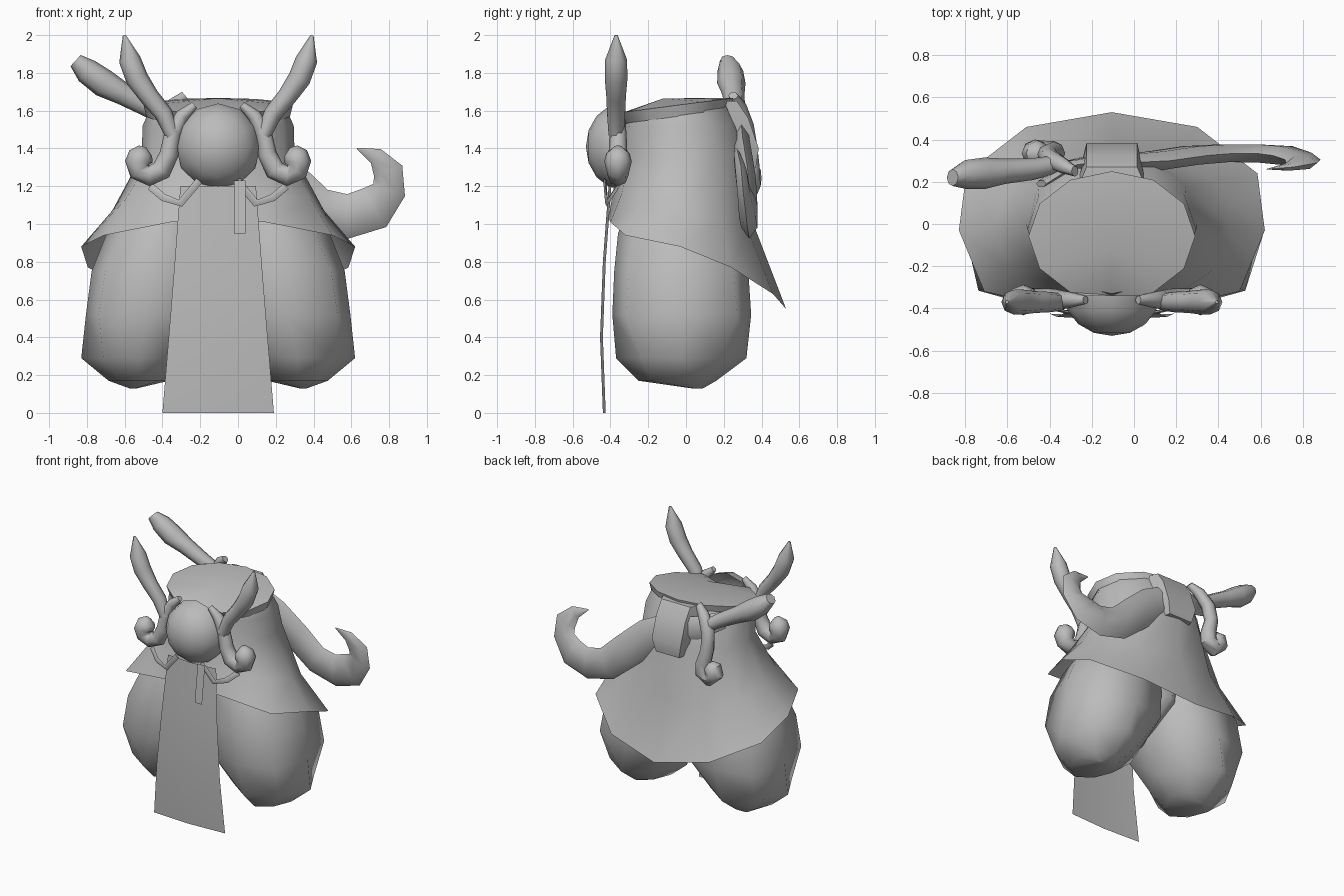
import bpy, bmesh, math
from mathutils import Vector

if "Cube" in bpy.data.objects:
    bpy.data.objects.remove(bpy.data.objects["Cube"], do_unlink=True)

CX = -0.105  # symmetry axis of the body

grey = bpy.data.materials.new("plain_grey")
grey.use_nodes = True
grey.diffuse_color = (0.5, 0.5, 0.5, 1)
grey.node_tree.nodes["Principled BSDF"].inputs["Base Color"].default_value = (0.5, 0.5, 0.5, 1)


def finish(name, bm, angle=50):
    bmesh.ops.recalc_face_normals(bm, faces=bm.faces)
    mesh = bpy.data.meshes.new(name)
    bm.to_mesh(mesh)
    bm.free()
    mesh.materials.append(grey)
    obj = bpy.data.objects.new(name, mesh)
    bpy.context.collection.objects.link(obj)
    bpy.ops.object.select_all(action='DESELECT')
    obj.select_set(True)
    bpy.context.view_layer.objects.active = obj
    bpy.ops.object.shade_smooth_by_angle(angle=math.radians(angle))


def loft(name, rings, closed=True, caps=True, angle=50):
    """Skin a list of rings that all have the same number of points."""
    bm = bmesh.new()
    rows = [[bm.verts.new(p) for p in ring] for ring in rings]
    n = len(rows[0])
    for a, b in zip(rows, rows[1:]):
        for i in range(n if closed else n - 1):
            j = (i + 1) % n
            bm.faces.new((a[i], a[j], b[j], b[i]))
    if closed and caps:
        bm.faces.new(rows[0])
        bm.faces.new(rows[-1])
    finish(name, bm, angle)


def oval(cx, rx, front, back, z, n, power=1.0):
    """Horizontal ring between two y limits; z may be a function of y."""
    ring = []
    for i in range(n):
        c, s = (math.copysign(abs(f(math.tau * i / n)) ** power, f(math.tau * i / n))
                for f in (math.cos, math.sin))
        y = (front + back) / 2 + (back - front) / 2 * s
        ring.append((cx + rx * c, y, z(y) if callable(z) else z))
    return ring


def tube(name, path, flat=1.0, n=8):
    """Sweep along (x, y, z, radius) points that run roughly in the xz plane."""
    pts = [Vector(p[:3]) for p in path]
    rings = []
    for i, p in enumerate(pts):
        t = pts[min(i + 1, len(pts) - 1)] - pts[max(i - 1, 0)]
        t.y = 0
        side = Vector((0, 1, 0))
        up = t.normalized().cross(side)
        r = path[i][3]
        rings.append([p + up * r * math.cos(k * math.tau / n)
                      + side * r * flat * math.sin(k * math.tau / n) for k in range(n)])
    loft(name, rings)


def rim(y):
    return 1.635 + 0.13 * y


# Cape: a flaring shell whose hem drops toward the back
half = [(0, -0.41, 1.03), (0.25, -0.40, 1.01), (0.605, -0.32, 0.94), (0.725, -0.03, 0.88),
        (0.69, 0.24, 0.77), (0.405, 0.46, 0.63), (0, 0.53, 0.55)]
right_half = [(CX + x, y, z) for x, y, z in half]
left_half = [(CX - x, y, z) for x, y, z in half]
hem = right_half[3:] + left_half[5:0:-1] + right_half[:3]
loft("cape", [
    hem,
    oval(CX, 0.56, -0.385, 0.37, lambda y: 1.07 - 0.28 * y, 12, 0.9),
    oval(CX, 0.405, -0.35, 0.35, 1.36, 12),
    oval(CX, 0.40, -0.34, 0.29, 1.52, 12),
    oval(CX, 0.37, -0.33, 0.24, lambda y: rim(y) - 0.04, 12)], caps=False)

# Lid: shallow cone with a dip at the front
bm = bmesh.new()
lip = [bm.verts.new(p) for p in oval(CX, 0.38, -0.34, 0.235, lambda y: rim(y) - 0.06, 12)]
edge = [bm.verts.new(p) for p in oval(CX, 0.395, -0.365, 0.25, rim, 12)]
edge[9].co.z -= 0.08
peak = bm.verts.new((CX, -0.12, 1.665))
for i in range(12):
    j = (i + 1) % 12
    bm.faces.new((lip[i], lip[j], edge[j], edge[i]))
    bm.faces.new((edge[i], edge[j], peak))
finish("lid", bm, 40)

# Legs: two bulging pods, boxy in the middle, that narrow to a faceted toe
for side, label in ((1, "left"), (-1, "right")):
    sections = [(1.12, 0.25, 0.22, -0.30, 0.25, 1), (0.95, 0.30, 0.29, -0.36, 0.31, 0.9),
                (0.75, 0.335, 0.335, -0.38, 0.33, 0.7), (0.52, 0.365, 0.335, -0.39, 0.345, 0.65),
                (0.29, 0.42, 0.305, -0.37, 0.32, 1.4), (0.17, 0.42, 0.16, -0.25, 0.16, 1.2),
                (0.13, 0.45, 0.02, 0.03, 0.09, 1)]
    loft(label + "_leg", [oval(CX + side * off, rx, f, b, z, 8, power)
                          for z, off, rx, f, b, power in sections], angle=60)

# Hips: fill between the legs, rising toward the back
loft("hips", [oval(CX, rx, f, b, z, 8) for z, rx, f, b in
              ((1.0, 0.25, -0.33, 0.32), (0.72, 0.15, -0.30, 0.28),
               (0.58, 0.09, -0.28, 0.08), (0.45, 0.03, -0.25, -0.15))])

# Hanging front cloth
loft("front_cloth", [[(CX - w, y + 0.01, z), (CX, y - 0.005, z), (CX + w, y + 0.01, z)]
                     for z, w, y in ((1.2, 0.2, -0.405), (1.0, 0.215, -0.42),
                                     (0.8, 0.23, -0.435), (0.4, 0.262, -0.45),
                                     (0.0, 0.295, -0.435))], closed=False)

# Small tassel strip
loft("tassel", [[(-0.02, y, z), (0.04, y, z)]
                for y, z in ((-0.45, 1.23), (-0.485, 0.95))], closed=False)

# Rounded face: a dome open toward the body
bm = bmesh.new()
bmesh.ops.create_uvsphere(bm, u_segments=12, v_segments=8, radius=1)
bmesh.ops.delete(bm, geom=[v for v in bm.verts if v.co.z < -0.1], context='VERTS')
for v in bm.verts:
    x, y, z = v.co
    v.co = (CX + 0.225 * x, -0.34 - 0.19 * z, 1.41 + 0.228 * y)
finish("face", bm)

# Paired front horns with curls, and the collar tabs
for side, label in ((1, "left"), (-1, "right")):
    def mirrored(path, y):
        return [(CX + side * off, y, z, r) for off, z, r in path]

    tube(label + "_curl", mirrored([
        (0.125, 1.63, 0.02), (0.19, 1.575, 0.036), (0.24, 1.48, 0.045), (0.26, 1.37, 0.05),
        (0.30, 1.285, 0.055), (0.365, 1.255, 0.055), (0.415, 1.28, 0.06),
        (0.42, 1.33, 0.073), (0.41, 1.375, 0.062), (0.40, 1.41, 0.02)], -0.36))
    tube(label + "_horn", mirrored([
        (0.24, 1.47, 0.04), (0.29, 1.585, 0.048), (0.365, 1.675, 0.052), (0.43, 1.77, 0.06),
        (0.468, 1.87, 0.058), (0.497, 2.0, 0.008)], -0.37))
    tube(label + "_collar", [
        (CX + side * off, y, z, 0.02) for off, y, z in
        ((0.10, -0.43, 1.23), (0.20, -0.42, 1.11), (0.29, -0.40, 1.14),
         (0.36, -0.36, 1.20))], 0.4, 4)

# Back horn with its own curl
tube("back_horn", [
    (-0.38, 0.28, 1.56, 0.045), (-0.48, 0.26, 1.62, 0.052), (-0.61, 0.25, 1.69, 0.06),
    (-0.71, 0.24, 1.745, 0.075), (-0.80, 0.235, 1.81, 0.068), (-0.86, 0.22, 1.865, 0.04)])
tube("back_curl", [
    (-0.28, 0.25, 1.68, 0.025), (-0.34, 0.28, 1.63, 0.04), (-0.40, 0.31, 1.53, 0.048),
    (-0.41, 0.33, 1.41, 0.048), (-0.38, 0.335, 1.30, 0.055), (-0.38, 0.335, 1.23, 0.058),
    (-0.43, 0.335, 1.20, 0.06), (-0.47, 0.335, 1.24, 0.065), (-0.455, 0.335, 1.29, 0.06),
    (-0.44, 0.335, 1.32, 0.02)])

# Knot block on the back
loft("back_knot", [
    [(CX + sx * 0.15, y0, z), (CX + sx * 0.12, y1, z), (CX - sx * 0.12, y1, z), (CX - sx * 0.15, y0, z)]
    for sx, y0, y1, z in ((1, 0.20, 0.27, 1.65), (1, 0.24, 0.33, 1.56),
                          (1, 0.26, 0.385, 1.40), (0.8, 0.27, 0.37, 1.30))])

# Hooked tail sweeping to the left
tube("tail", [
    (-0.08, 0.29, 1.47, 0.10), (0.10, 0.30, 1.36, 0.12), (0.27, 0.325, 1.21, 0.12),
    (0.42, 0.335, 1.08, 0.115), (0.58, 0.335, 1.04, 0.118), (0.72, 0.325, 1.085, 0.12),
    (0.80, 0.305, 1.18, 0.09), (0.795, 0.29, 1.28, 0.08), (0.73, 0.27, 1.36, 0.045),
    (0.63, 0.26, 1.40, 0.004)], 0.42, 6)

# Band tying the back horn to the knot
tube("back_band", [
    (-0.44, 0.19, 1.58, 0.06), (-0.30, 0.28, 1.52, 0.08), (-0.10, 0.31, 1.47, 0.10)], 0.3, 6)
